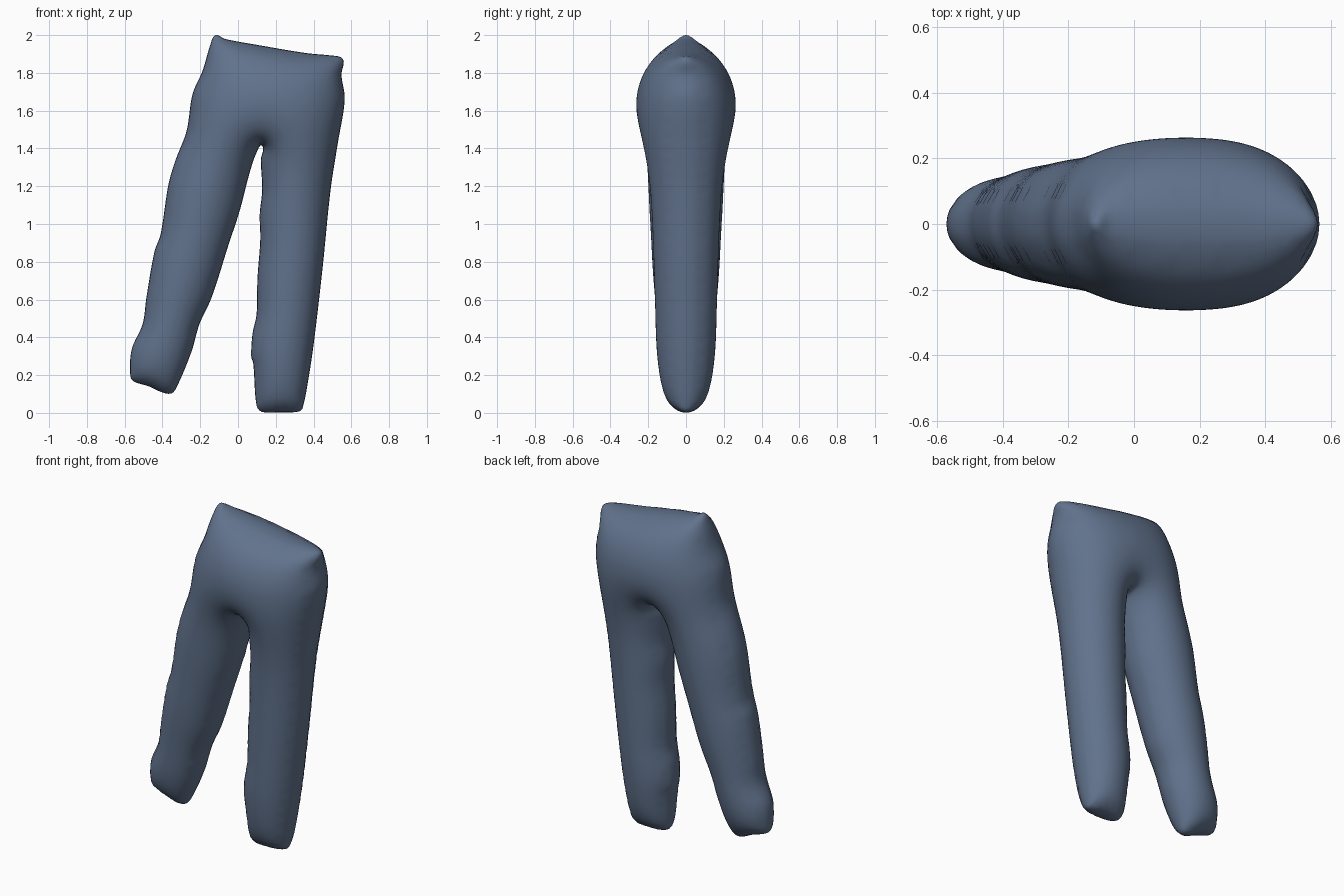
import bpy
import bmesh
from math import sqrt
from mathutils import Vector
from mathutils.geometry import delaunay_2d_cdt
from mathutils.kdtree import KDTree

if "Cube" in bpy.data.objects:
    bpy.data.objects.remove(bpy.data.objects["Cube"], do_unlink=True)

# Trouser outline in the x-z plane, clockwise, one run per edge of the garment
waist = [(-.12, 2), (-.07, 1.98), (.12, 1.945), (.36, 1.905), (.485, 1.893), (.545, 1.883)]
left_outer = [(.56, 1.86), (.548, 1.79), (.565, 1.66), (.527, 1.42), (.49, 1.18),
              (.447, .76), (.4, .36), (.368, .15), (.347, .045)]
left_hem = [(.33, .01), (.22, .003), (.125, .006), (.098, .04)]
left_inner = [(.081, .26), (.07, .3), (.077, .42), (.098, .52), (.103, .71),
              (.118, .92), (.115, 1.05), (.128, 1.18), (.121, 1.34)]
right_inner = [(.128, 1.415), (.095, 1.37), (.06, 1.265), (.008, 1.067), (-.05, .89),
               (-.14, .61), (-.204, .47), (-.246, .325), (-.325, .135)]
right_hem = [(-.352, .103), (-.4, .108), (-.47, .14), (-.553, .167)]
right_outer = [(-.57, .195), (-.563, .335), (-.505, .47), (-.485, .61), (-.442, .855),
               (-.41, .945), (-.368, 1.21), (-.33, 1.34), (-.273, 1.49), (-.24, 1.69),
               (-.188, 1.81), (-.146, 1.95)]
RIM_STEP = 0.015
GRID_STEP = 0.024
INSETS = (0.003, 0.01)


def smooth_outline(points, step):
    """Closed spline through the points, sampled at an even step."""
    pts = [Vector(p) for p in points]
    count = len(pts)
    result = []
    for i in range(count):
        a, b, c, d = (pts[(i + k) % count] for k in (-1, 0, 1, 2))
        length = (c - b).length
        # Tangents are scaled to the segment so corners do not overshoot
        start = (c - a).normalized() * length
        end = (d - b).normalized() * length
        samples = max(1, round(length / step))
        for s in range(samples):
            t = s / samples
            blend = t * t * (3 - 2 * t)
            result.append(b.lerp(c, blend) + start * (t * (1 - t) ** 2)
                          - end * (t * t * (1 - t)))
    return result


def tree_of(points):
    tree = KDTree(len(points))
    for i, p in enumerate(points):
        tree.insert(p.to_3d(), i)
    tree.balance()
    return tree


def flat_panel(rim):
    """Fill the outline with a fine triangle mesh, denser towards the rim."""
    count = len(rim)
    points = list(rim)
    tree = tree_of(rim)
    for depth in INSETS:
        for i in range(count):
            along = (rim[(i + 1) % count] - rim[i - 1]).normalized()
            p = rim[i] + Vector((along.y, -along.x)) * depth
            if tree.find(p.to_3d())[2] > depth * 0.8:
                points.append(p)
    tree = tree_of(points)
    for row in range(int(2 / GRID_STEP) + 1):
        for column in range(-25, 26):
            p = Vector(((column + row % 2 / 2) * GRID_STEP, row * GRID_STEP))
            if tree.find(p.to_3d())[2] > GRID_STEP * 0.55:
                points.append(p)
    edges = [(i, (i + 1) % count) for i in range(count)]
    verts, _, faces = delaunay_2d_cdt(points, edges, [], 1, 1e-6)[:3]
    bm = bmesh.new()
    made = [bm.verts.new((v.x, 0, v.y)) for v in verts]
    for face in faces:
        bm.faces.new([made[i] for i in face])
    bmesh.ops.delete(bm, geom=[v for v in bm.verts if not v.link_faces], context='VERTS')
    bm.verts.index_update()
    return bm


def inflate(bm):
    """Swell the panel like a cushion: solve for pressure, take its root as depth."""
    count = len(bm.verts)
    weights = [{} for _ in range(count)]
    load = [0.0] * count
    for face in bm.faces:
        for loop in face.loops:
            here = loop.vert
            b, c = loop.link_loop_next.vert, loop.link_loop_prev.vert
            u, v = b.co - here.co, c.co - here.co
            cot = u.dot(v) / max(u.cross(v).length, 1e-9) / 2
            weights[b.index][c.index] = weights[b.index].get(c.index, 0) + cot
            weights[c.index][b.index] = weights[c.index].get(b.index, 0) + cot
            load[here.index] += face.calc_area() * 2 / 3
    rows = [(v.index, list(weights[v.index].items()), sum(weights[v.index].values()))
            for v in bm.verts if not v.is_boundary]
    pressure = [0.0] * count
    for _ in range(300):
        for i, links, total in rows:
            target = (load[i] + sum(w * pressure[j] for j, w in links)) / total
            pressure[i] += 1.85 * (target - pressure[i])
    for v in bm.verts:
        v.co.y = -sqrt(max(pressure[v.index], 0))
    bm.normal_update()


# Denim blue cloth
cloth = bpy.data.materials.new("slate_blue_cloth")
cloth.use_nodes = True
colour = (0.12, 0.17, 0.265, 1)
cloth.diffuse_color = colour
shader = cloth.node_tree.nodes["Principled BSDF"]
shader.inputs["Base Color"].default_value = colour
shader.inputs["Roughness"].default_value = 0.8

# Front half of the trousers, mirrored to make the back
outline = smooth_outline(waist + left_outer + left_hem + left_inner
                         + right_inner + right_hem + right_outer, RIM_STEP)
panel = flat_panel(outline)
inflate(panel)
mesh = bpy.data.meshes.new("trousers")
panel.to_mesh(mesh)
panel.free()
mesh.materials.append(cloth)
for polygon in mesh.polygons:
    polygon.use_smooth = True
trousers = bpy.data.objects.new("trousers", mesh)
bpy.context.collection.objects.link(trousers)
mirror = trousers.modifiers.new("back_half", 'MIRROR')
mirror.use_axis = (False, True, False)
mirror.use_clip = True
mirror.merge_threshold = 0.0005
